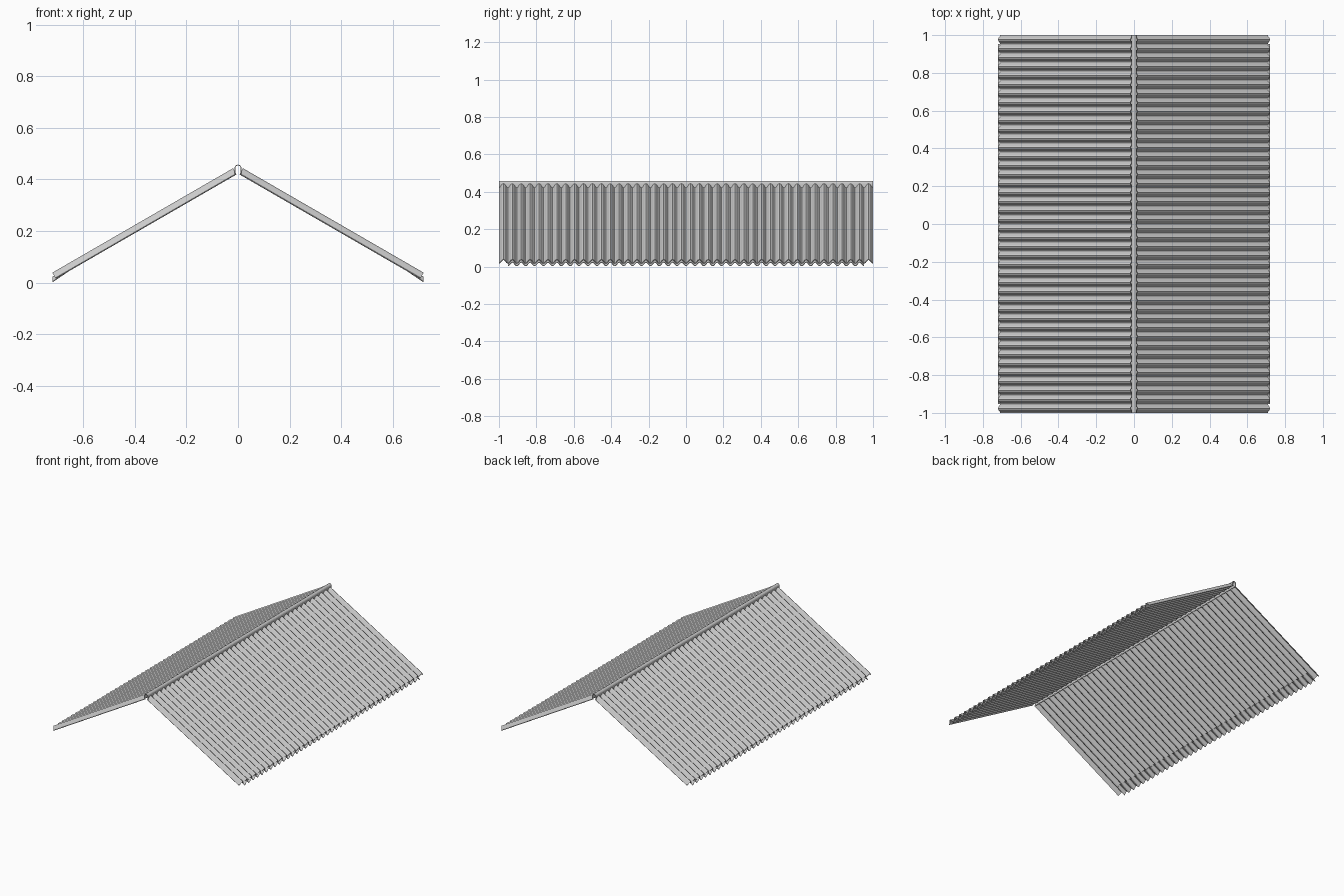
import bpy, math

if "Cube" in bpy.data.objects:
    bpy.data.objects.remove(bpy.data.objects["Cube"])

WAVES, SEG = 42, 8          # corrugations along the roof, facets per wave
N = WAVES * SEG


def grid_object(name, rows, thickness, mirror=True):
    """Skin equal-length rows of points into a thin sheet, mirrored over x."""
    n = len(rows[0])
    verts = [p for r in rows for p in r]
    faces = [(i * n + j, i * n + j + 1, (i + 1) * n + j + 1, (i + 1) * n + j)
             for i in range(len(rows) - 1) for j in range(n - 1)]
    me = bpy.data.meshes.new(name)
    me.from_pydata(verts, [], faces)
    ob = bpy.data.objects.new(name, me)
    bpy.context.collection.objects.link(ob)
    s = ob.modifiers.new("thickness", 'SOLIDIFY')
    s.thickness = thickness
    s.offset = 0
    if mirror:
        m = ob.modifiers.new("mirror", 'MIRROR')
        m.use_mirror_merge = False
    return ob


def wave_row(trough, crest, y0=-1.0, y1=1.0, waves=WAVES):
    """Row along y swinging between a trough point and a crest point (x, z)."""
    n = waves * SEG
    row = []
    for j in range(n + 1):
        t = 0.5 - 0.5 * math.cos(2 * math.pi * j / SEG)
        row.append((trough[0] + (crest[0] - trough[0]) * t,
                    y0 + (y1 - y0) * j / n,
                    trough[1] + (crest[1] - trough[1]) * t))
    return row


# corrugated roof slopes, cut square to the slope at ridge and eave
grid_object("roof_sheets", [
    wave_row((0.007, 0.421), (0.018, 0.442)),
    wave_row((0.707, 0.017), (0.719, 0.037)),
], 0.004)

# scalloped lip under each eave
p = 2.0 / WAVES
grid_object("eave_lips", [
    wave_row((0.66, 0.043), (0.662, 0.052), -1 + p / 2 * 2, 1 - p, WAVES - 2),
    wave_row((0.719, 0.003), (0.719, 0.022), -1 + p, 1 - p, WAVES - 2),
], 0.003)

# rounded ridge cap with short legs
R, ZC = 0.012, 0.444
profile = [(-R, 0.422)]
profile += [(-R * math.cos(math.pi * k / 8), ZC + R * math.sin(math.pi * k / 8))
            for k in range(9)]
profile.append((R, 0.422))
grid_object("ridge_cap",
            [[(x, y, z) for x, z in profile] for y in (-1.0, 1.0)],
            0.003, mirror=False)
